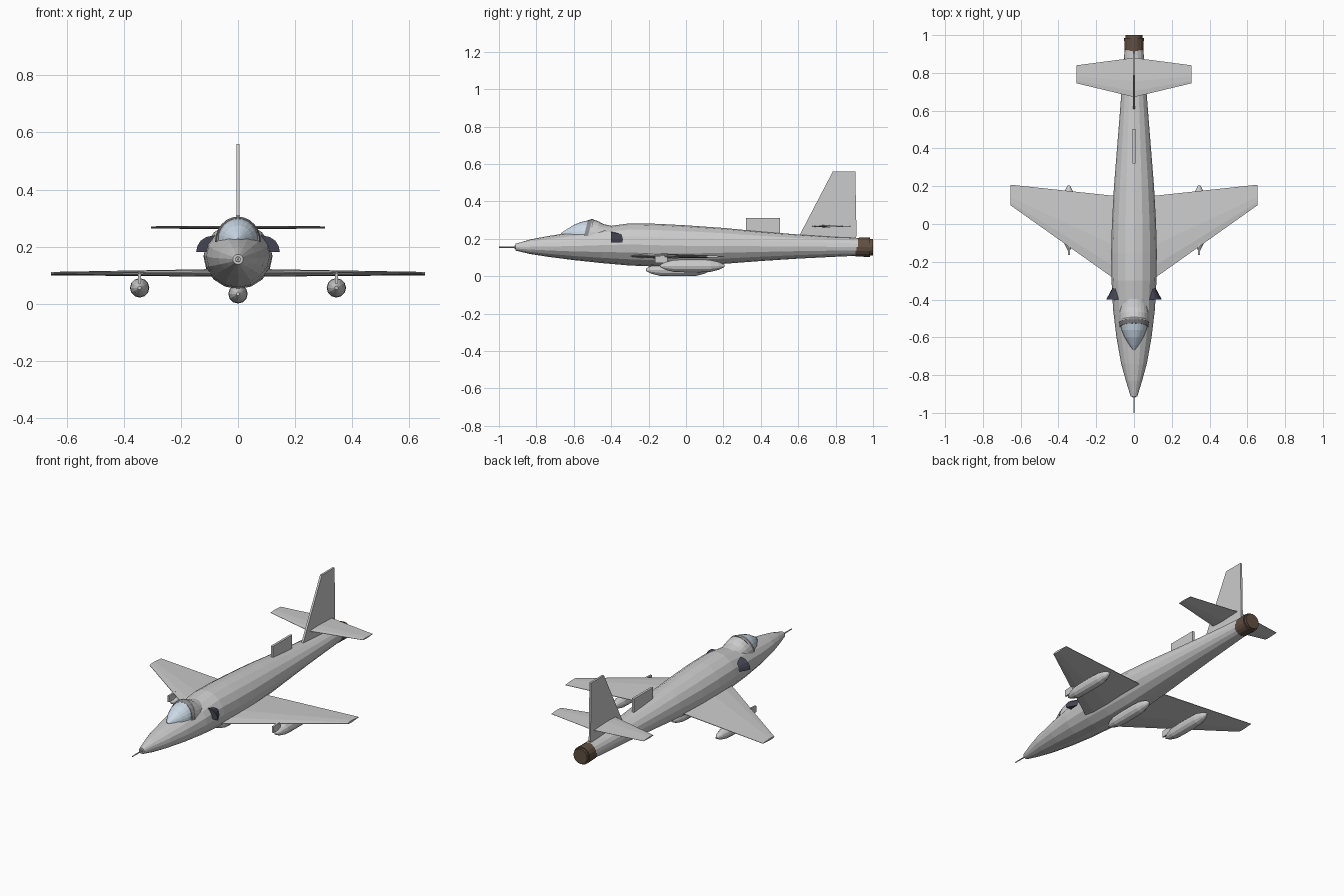
import bpy, math

if "Cube" in bpy.data.objects:
    bpy.data.objects.remove(bpy.data.objects["Cube"])


def make_obj(name, verts, faces, color=None):
    me = bpy.data.meshes.new(name)
    me.from_pydata(verts, [], faces)
    me.update()
    ob = bpy.data.objects.new(name, me)
    bpy.context.collection.objects.link(ob)
    bpy.ops.object.select_all(action='DESELECT')
    bpy.context.view_layer.objects.active = ob
    ob.select_set(True)
    bpy.ops.object.mode_set(mode='EDIT')
    bpy.ops.mesh.select_all(action='SELECT')
    bpy.ops.mesh.normals_make_consistent(inside=False)
    bpy.ops.object.mode_set(mode='OBJECT')
    if color:
        mat = bpy.data.materials.get(str(color)) or bpy.data.materials.new(str(color))
        mat.diffuse_color = color
        mat.use_nodes = True
        mat.node_tree.nodes["Principled BSDF"].inputs["Base Color"].default_value = mat.diffuse_color
        me.materials.append(mat)
    return ob


def skin(name, rings, color=None):
    """Bridge closed rings of equal length and cap both ends."""
    n = len(rings[0])
    verts = [p for r in rings for p in r]
    faces = [(i * n + j, i * n + (j + 1) % n, (i + 1) * n + (j + 1) % n, (i + 1) * n + j)
             for i in range(len(rings) - 1) for j in range(n)]
    faces += [tuple(range(n)), tuple(range(len(verts) - n, len(verts)))]
    return make_obj(name, verts, faces, color)


def body(name, stations, x=0.0, n=16, color=None):
    """Loft elliptical sections (y, half width, z bottom, z top)."""
    return skin(name, [[(x + w * math.cos(2 * math.pi * k / n), y,
                         (a + b) / 2 + (b - a) / 2 * math.sin(2 * math.pi * k / n))
                        for k in range(n)] for y, w, a, b in stations], color)


def round_body(name, profile, x, z, n=16, color=None):
    return body(name, [(y, r, z - r, z + r) for y, r in profile], x, n, color)


def half_body(name, stations, n=12, color=None):
    """Loft half-round arches (y, half width, z base, height, lean)."""
    return skin(name, [[(w * math.cos(math.pi * k / n),
                         y + lean * math.sin(math.pi * k / n),
                         z + h * math.sin(math.pi * k / n)) for k in range(n + 1)]
                       for y, w, z, h, lean in stations], color)


def section(x, y0, y1, z, t):
    """Simple faceted aerofoil section, leading edge y0 to trailing edge y1."""
    c = y1 - y0
    return [(x, y0 + c * f, z + t * h) for f, h in
            ((0, 0.2), (0.15, 0.8), (0.4, 1), (1, 0.15), (1, -0.15), (0.4, -1), (0.15, -0.8), (0, -0.2))]


def slab(name, pts, t, x=0.0):
    """Flat plate in the y-z plane with half thickness t."""
    return skin(name, [[(x - t, y, z) for y, z in pts], [(x + t, y, z) for y, z in pts]])


# Fuselage, nose probe, exhaust
body("fuselage", [(-0.912, 0.018, 0.137, 0.173), (-0.83, 0.043, 0.118, 0.197),
                  (-0.74, 0.068, 0.104, 0.214), (-0.6, 0.093, 0.086, 0.236),
                  (-0.45, 0.111, 0.07, 0.262), (-0.3, 0.119, 0.057, 0.283),
                  (-0.15, 0.121, 0.051, 0.28), (0.0, 0.117, 0.053, 0.272),
                  (0.2, 0.106, 0.066, 0.258), (0.4, 0.09, 0.081, 0.239),
                  (0.6, 0.074, 0.094, 0.223), (0.8, 0.059, 0.104, 0.21),
                  (0.92, 0.05, 0.109, 0.205)])
round_body("nose_cap", [(-0.918, 0.009), (-0.9, 0.011)], 0, 0.155, 8)
round_body("nose_probe", [(-1.0, 0.003), (-0.9, 0.004)], 0, 0.155, 8)
BROWN = (0.12, 0.08, 0.055, 1)
round_body("exhaust_ring", [(0.905, 0.05), (0.985, 0.052)], 0, 0.155, 16, BROWN)
round_body("exhaust_core", [(0.97, 0.045), (1.0, 0.045)], 0, 0.155, 16, BROWN)

# Canopy glass, bow frame and fairing behind the cockpit
half_body("canopy", [(-0.668, 0.004, 0.222, 0.008, 0), (-0.64, 0.026, 0.222, 0.027, 0),
                     (-0.6, 0.05, 0.222, 0.052, 0), (-0.56, 0.066, 0.222, 0.068, 0),
                     (-0.525, 0.073, 0.222, 0.076, 0), (-0.5, 0.073, 0.222, 0.074, 0)],
          color=(0.6, 0.7, 0.8, 1))
half_body("canopy_bow", [(-0.545, 0.076, 0.215, 0.084, 0.02), (-0.53, 0.08, 0.215, 0.09, 0.025),
                         (-0.515, 0.08, 0.215, 0.089, 0.025)], color=(0.25, 0.25, 0.26, 1))
half_body("cockpit_fairing", [(-0.525, 0.081, 0.215, 0.09, 0.025), (-0.48, 0.079, 0.215, 0.077, 0.015),
                              (-0.44, 0.075, 0.215, 0.063, 0), (-0.38, 0.06, 0.215, 0.05, 0)])

# Fin and spine blade
slab("tail_fin", [(0.605, 0.215), (0.785, 0.56), (0.905, 0.56), (0.912, 0.215),
                  (0.9, 0.19), (0.62, 0.2)], 0.006)
slab("spine_blade", [(0.32, 0.22), (0.32, 0.311), (0.503, 0.311), (0.503, 0.22)], 0.007)

# Parts on both sides
TANK = [(0.0, 0.006), (0.03, 0.021), (0.075, 0.032), (0.13, 0.034),
        (0.22, 0.034), (0.27, 0.032), (0.315, 0.021), (0.345, 0.006)]
for side, s in (("right", 1), ("left", -1)):
    skin("wing_" + side, [section(s * 0.02, -0.35, 0.14, 0.108, 0.014),
                          section(s * 0.655, 0.1, 0.208, 0.105, 0.006)])
    skin("tailplane_" + side, [section(0, 0.672, 0.88, 0.267, 0.006),
                               section(s * 0.305, 0.745, 0.84, 0.267, 0.004)])
    # Intake: flared quarter-round scoop
    rings = []
    for y, r in ((-0.4, 0.057), (-0.335, 0.022)):
        rings.append([(s * 0.07, y, 0.18), (s * 0.07, y, 0.18 + 0.035 + r * 0.4)] +
                     [(s * (0.09 + r * math.sin(a * math.pi / 8)), y,
                       0.18 + (0.035 + r * 0.4) * math.cos(a * math.pi / 8)) for a in range(5)])
    skin("intake_" + side, rings, (0.06, 0.06, 0.09, 1))
    round_body("tank_" + side, [(y - 0.14, r) for y, r in TANK], s * 0.345, 0.055, 12)
    slab("pylon_" + side, [(-0.165, 0.07), (-0.165, 0.107), (-0.1, 0.112), (-0.1, 0.07)],
         0.005, s * 0.345)

# Belly tank
round_body("belly_tank", [(y - 0.215, r) for y, r in TANK], 0, 0.034, 12)
